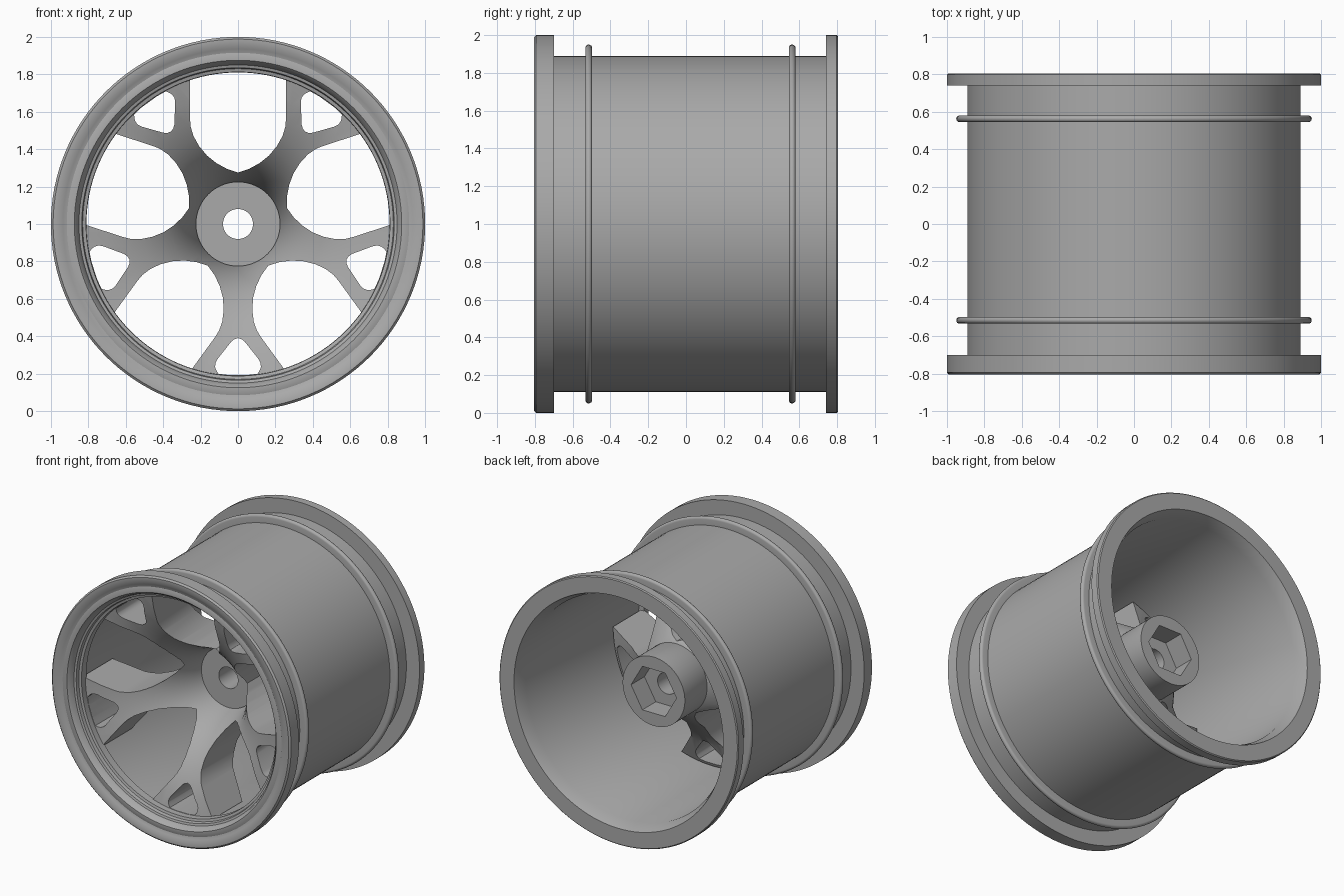
import bpy, bmesh, math
from mathutils import Matrix, Vector

if "Cube" in bpy.data.objects:
    bpy.data.objects.remove(bpy.data.objects["Cube"], do_unlink=True)

grey = bpy.data.materials.new("satin_grey")
grey.use_nodes = True
grey.diffuse_color = (0.4, 0.4, 0.4, 1)
grey.node_tree.nodes["Principled BSDF"].inputs["Base Color"].default_value = (0.4, 0.4, 0.4, 1)

FRONT = -0.805          # y of the front face
AXLE = Vector((0, 0, 1))


def finish(name, bm):
    bmesh.ops.recalc_face_normals(bm, faces=bm.faces)
    mesh = bpy.data.meshes.new(name)
    bm.to_mesh(mesh)
    bm.free()
    mesh.materials.append(grey)
    obj = bpy.data.objects.new(name, mesh)
    obj.location = AXLE
    bpy.context.collection.objects.link(obj)
    return obj


def select(obj):
    bpy.ops.object.select_all(action='DESELECT')
    obj.select_set(True)
    bpy.context.view_layer.objects.active = obj


def smooth(obj, angle=32):
    select(obj)
    bpy.ops.object.shade_smooth_by_angle(angle=math.radians(angle))


def lathe(name, profile, steps=128):
    """Revolve a closed (radius, depth from front) profile around the axle."""
    bm = bmesh.new()
    verts = [bm.verts.new((r, FRONT + d, 0)) for r, d in profile]
    edges = [bm.edges.new((verts[i - 1], v)) for i, v in enumerate(verts)]
    bmesh.ops.spin(bm, geom=verts + edges, cent=(0, 0, 0), axis=(0, 1, 0),
                   angle=math.tau, steps=steps, use_merge=True)
    bmesh.ops.remove_doubles(bm, verts=bm.verts, dist=1e-5)
    return finish(name, bm)


def prisms(name, outline, angles, d0, d1):
    """Extrude a (radial, sideways) outline along the axle, once per angle."""
    bm = bmesh.new()
    for angle in angles:
        c, s = math.cos(math.radians(angle)), math.sin(math.radians(angle))
        face = bm.faces.new([bm.verts.new((a * c - b * s, FRONT + d0, a * s + b * c))
                             for a, b in outline])
        moved = bmesh.ops.extrude_face_region(bm, geom=[face])["geom"]
        bmesh.ops.translate(bm, vec=(0, d1 - d0, 0),
                            verts=[v for v in moved if isinstance(v, bmesh.types.BMVert)])
    return finish(name, bm)


def cut(target, cutter):
    mod = target.modifiers.new("cut", 'BOOLEAN')
    mod.operation, mod.solver, mod.object = 'DIFFERENCE', 'EXACT', cutter
    select(target)
    bpy.ops.object.modifier_apply(modifier=mod.name)
    bpy.data.objects.remove(cutter, do_unlink=True)


def mirrored(half):
    """Complete an outline whose half runs away from the centre line."""
    return half + [(a, -b) for a, b in reversed(half) if b > 0]


# Barrel with both flanges, a beaded front lip and a bevelled rear mouth
rim = lathe("rim_barrel", [
    (0.89, 0.105), (1.0, 0.105), (1.0, 0.012), (0.988, 0.0), (0.955, 0.0),
    (0.935, 0.012), (0.915, 0.018), (0.895, 0.012), (0.875, 0.012), (0.86, 0.03),
    (0.85, 0.06), (0.835, 0.065), (0.83, 0.09), (0.812, 0.095), (0.81, 0.15),
    (0.84, 0.17), (0.84, 1.52), (0.875, 1.61), (0.993, 1.61), (1.0, 1.603),
    (1.0, 1.545), (0.89, 1.545)])
smooth(rim)

# Raised rings around the barrel
for name, depth in (("front_ring", 0.29), ("rear_ring", 1.367)):
    arc = [(0.932 + 0.018 * math.sin(t), depth - 0.018 * math.cos(t))
           for t in (math.pi * i / 8 for i in range(9))]
    smooth(lathe(name, [(0.88, depth - 0.018)] + arc + [(0.88, depth + 0.018)]))

# Dished spoke disc, opened by large windows and small fork windows
spokes = lathe("spokes", [
    (0.83, 0.135), (0.7, 0.165), (0.6, 0.205), (0.51, 0.255), (0.43, 0.315),
    (0.36, 0.39), (0.31, 0.465), (0.27, 0.55), (0.24, 0.64), (0.225, 0.71),
    (0.2, 0.72), (0.2, 0.95), (0.27, 0.92), (0.45, 0.69), (0.62, 0.57), (0.83, 0.49)], 120)
window = mirrored([(0.275, 0), (0.295, 0.06), (0.325, 0.115), (0.365, 0.165), (0.415, 0.207),
                   (0.47, 0.238), (0.52, 0.253), (0.56, 0.256), (0.95, 0.256)])
fork = mirrored([(0.61, 0), (0.616, 0.02), (0.63, 0.037), (0.725, 0.112), (0.745, 0.121),
                 (0.765, 0.122), (0.78, 0.117), (0.8, 0.105), (0.807, 0.05)])
cut(spokes, prisms("window_cutter", window, range(18, 360, 72), -0.2, 1.5))
cut(spokes, prisms("fork_cutter", fork, range(54, 360, 72), -0.2, 1.5))
smooth(spokes)

# Hub with a through hole and a hexagonal drive socket at the rear
hub = lathe("hub", [(0.08, 0.69), (0.225, 0.69), (0.225, 0.75), (0.26, 0.85),
                    (0.26, 1.19), (0.08, 1.19)], 96)
hexagon = [(0.19 * math.cos(math.radians(a)), 0.19 * math.sin(math.radians(a)))
           for a in range(0, 360, 60)]
cut(hub, prisms("socket_cutter", hexagon, [0], 1.03, 1.4))
smooth(hub)
